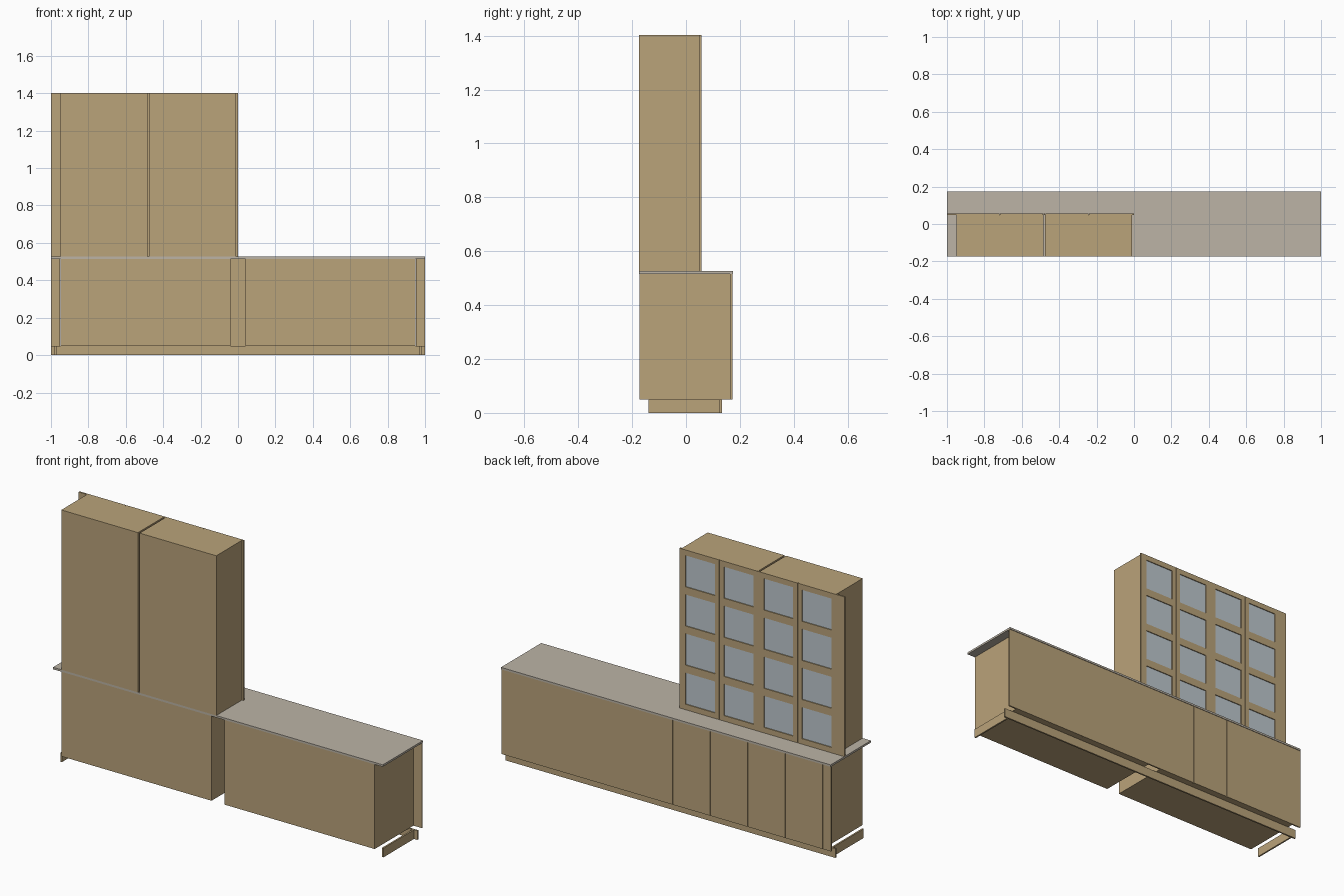
import bpy, bmesh

if "Cube" in bpy.data.objects:
    bpy.data.objects.remove(bpy.data.objects["Cube"])


def material(name, rgb):
    m = bpy.data.materials.new(name)
    m.diffuse_color = (*rgb, 1)
    m.use_nodes = True
    m.node_tree.nodes["Principled BSDF"].inputs["Base Color"].default_value = m.diffuse_color
    return m


WOOD = material("light_oak", (0.49, 0.366, 0.195))
STONE = material("worktop_stone", (0.503, 0.456, 0.381))
GLASS = material("pale_glass", (0.515, 0.578, 0.617))


def boxes(name, mat, *bounds):
    """One object made of boxes given as (x0, x1, y0, y1, z0, z1)."""
    bm = bmesh.new()
    for x0, x1, y0, y1, z0, z1 in bounds:
        vs = bmesh.ops.create_cube(bm, size=1)["verts"]
        for v in vs:
            v.co.x = x1 if v.co.x > 0 else x0
            v.co.y = y1 if v.co.y > 0 else y0
            v.co.z = z1 if v.co.z > 0 else z0
    me = bpy.data.meshes.new(name)
    bm.to_mesh(me)
    bm.free()
    me.materials.append(mat)
    ob = bpy.data.objects.new(name, me)
    bpy.context.collection.objects.link(ob)
    return ob


GAP = 0.001                      # half the reveal between doors
Z0, Z1, TOP, H = 0.05, 0.515, 0.526, 1.402
YB, YD = 0.164, 0.172            # base carcass face, base door face
UB, UD = 0.048, 0.057            # upper carcass face, upper door face

# Plinth: long kick board and two returns
boxes("plinth_board", WOOD, (-1, 1, 0.125, 0.134, 0, Z0))
for side, x in (("left", -0.98), ("right", 0.971)):
    boxes("plinth_return_" + side, WOOD, (x, x + 0.009, -0.14, 0.125, 0, Z0))

# Base carcasses, fillers and four doors on each half
for side, s in (("left", -1), ("right", 1)):
    def span(a, b):
        return sorted((s * a, s * b))
    boxes("base_carcass_" + side, WOOD, (*span(0.04, 0.95), -0.172, YB, Z0, Z1))
    boxes("base_end_filler_" + side, WOOD, (*span(0.95 + GAP, 1), YB, YD, Z0, Z1))
    w = 0.91 / 4
    for i in range(4):
        a = 0.04 + i * w
        boxes(f"base_door_{side}_{i + 1}", WOOD,
              (*span(a + GAP, a + w - GAP), YB, YD, Z0, Z1))
boxes("base_middle_filler", WOOD, (-0.04, 0.04, YB, YD, Z0, Z1))

# Worktop
boxes("worktop", STONE, (-1, 1, -0.174, 0.175, Z1, TOP))

# Upper carcasses and fillers
for side, x0 in (("left", -0.95), ("right", -0.475)):
    boxes("upper_carcass_" + side, WOOD, (x0, x0 + 0.465, -0.174, UB, TOP, H))
boxes("upper_fillers", WOOD,
      (-1, -0.95, UB, UD, TOP, H),
      (-0.485, -0.475, UB, UD, TOP, H),
      (-0.01, 0, UB, UD, TOP, H))

# Glazed doors: frame, three glazing bars and a recessed pane
STILE, BAR = 0.026, 0.042
for i, x0 in enumerate((-0.95, -0.7175, -0.475, -0.2425)):
    a, b = x0 + GAP, x0 + 0.2325 - GAP
    zb, zt = TOP + 0.03, H - 0.03
    pane = (zt - zb - 3 * BAR) / 4
    parts = [(a, a + STILE, UB, UD, TOP, H), (b - STILE, b, UB, UD, TOP, H),
             (a + STILE, b - STILE, UB, UD, TOP, zb),
             (a + STILE, b - STILE, UB, UD, zt, H)]
    for k in range(3):
        z = zb + pane + k * (pane + BAR)
        parts.append((a + STILE, b - STILE, UB, UD, z, z + BAR))
    boxes(f"glazed_door_frame_{i + 1}", WOOD, *parts)
    boxes(f"door_glass_{i + 1}", GLASS,
          *[(a + STILE, b - STILE, UB, UB + 0.004,
             zb + k * (pane + BAR), zb + k * (pane + BAR) + pane) for k in range(4)])
